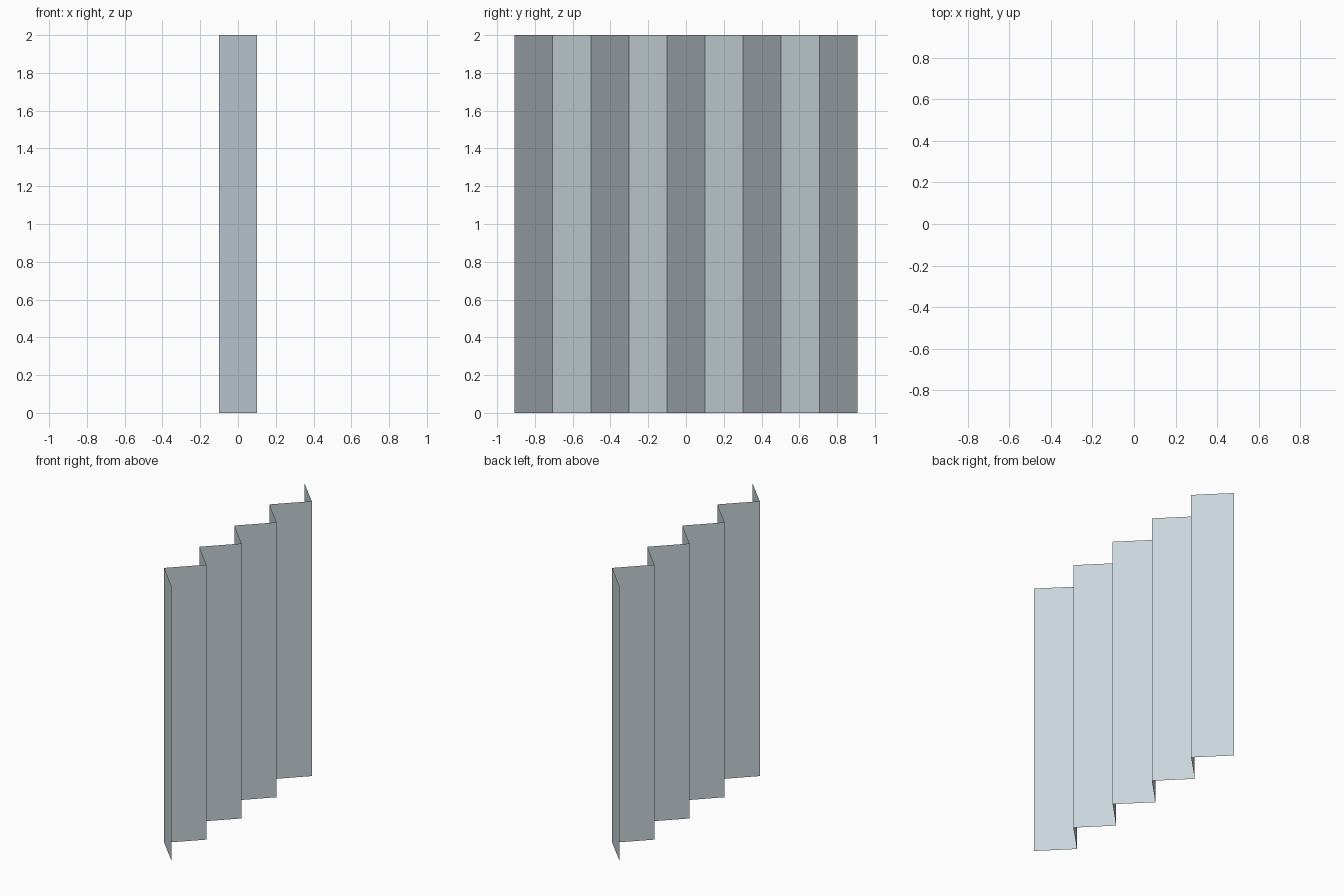
import bpy, bmesh

if "Cube" in bpy.data.objects:
    bpy.data.objects.remove(bpy.data.objects["Cube"])

PANELS = 9
WIDTH = 0.2016      # y span of one panel
DEPTH = 0.1         # zigzag half depth
HEIGHT = 2.0

mat = bpy.data.materials.new("pale blue grey")
mat.diffuse_color = (0.58, 0.67, 0.72, 1)
mat.use_nodes = True
mat.node_tree.nodes["Principled BSDF"].inputs["Base Color"].default_value = mat.diffuse_color

# zigzag floor line, extruded upward into paper-thin folded panels
bm = bmesh.new()
pts = [bm.verts.new((DEPTH if i % 2 == 0 else -DEPTH, (i - PANELS / 2) * WIDTH, 0))
       for i in range(PANELS + 1)]
edges = [bm.edges.new(pair) for pair in zip(pts, pts[1:])]
res = bmesh.ops.extrude_edge_only(bm, edges=edges)
top = [g for g in res["geom"] if isinstance(g, bmesh.types.BMVert)]
bmesh.ops.translate(bm, verts=top, vec=(0, 0, HEIGHT))

# make every panel face +x consistently
bm.normal_update()
bmesh.ops.reverse_faces(bm, faces=[f for f in bm.faces if f.normal.x < 0])

mesh = bpy.data.meshes.new("folding_screen")
bm.to_mesh(mesh)
bm.free()
mesh.materials.append(mat)
screen = bpy.data.objects.new("folding_screen", mesh)
bpy.context.collection.objects.link(screen)
